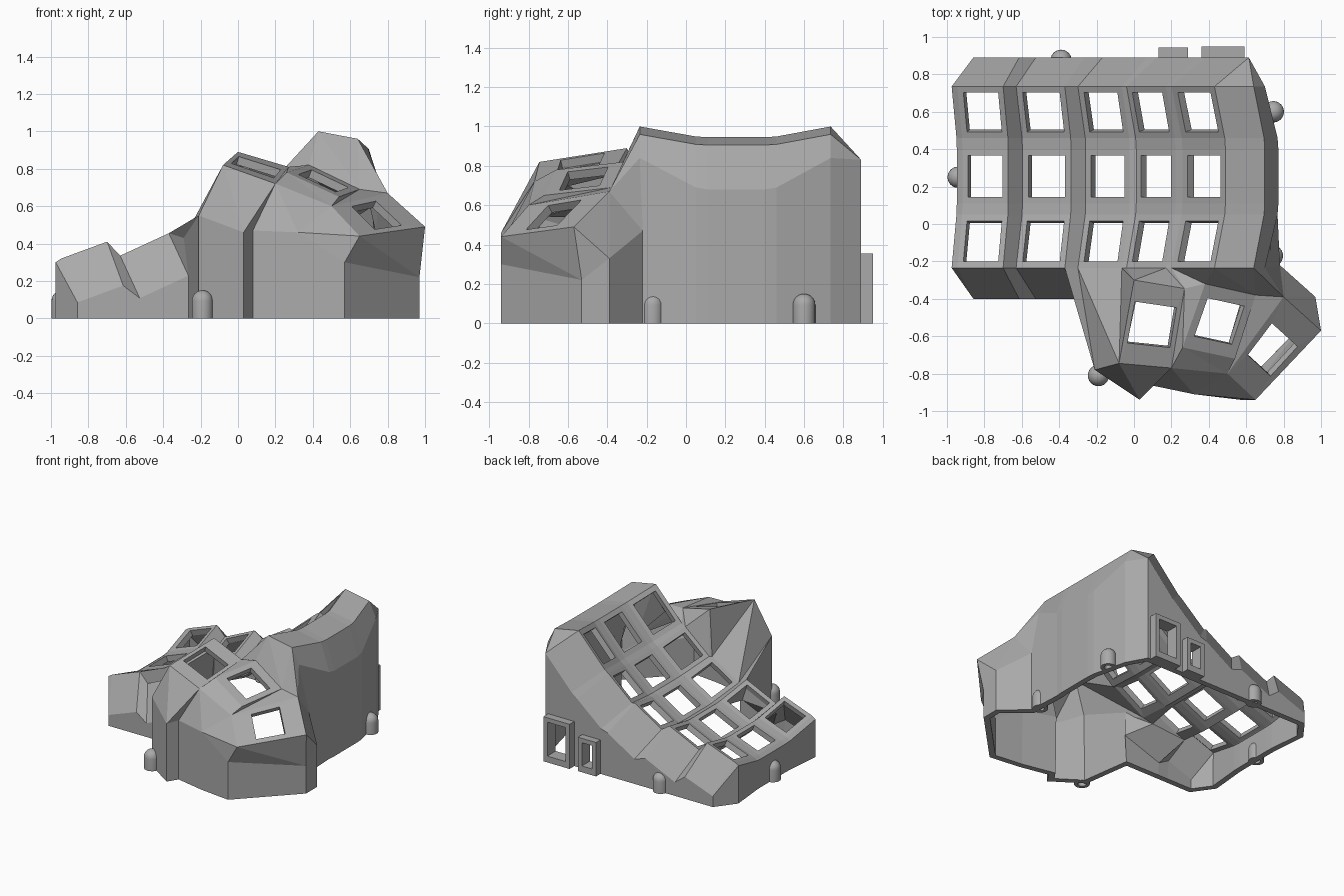
import bpy, bmesh, math
from mathutils import Vector as V

cube = bpy.data.objects.get("Cube")
if cube:
    bpy.data.objects.remove(cube)

grey = bpy.data.materials.new("plain grey")
grey.use_nodes = True
grey.diffuse_color = (0.4, 0.4, 0.4, 1)
grey.node_tree.nodes["Principled BSDF"].inputs["Base Color"].default_value = grey.diffuse_color


def make_object(name, bm):
    mesh = bpy.data.meshes.new(name)
    bm.to_mesh(mesh)
    bm.free()
    mesh.materials.append(grey)
    obj = bpy.data.objects.new(name, mesh)
    bpy.context.collection.objects.link(obj)
    return obj


shell = bmesh.new()


def face(*points):
    return shell.faces.new([shell.verts.new(p) for p in points])


def floor(p):
    return V((p.x, p.y, 0))


def wall(points):
    for p, q in zip(points, points[1:]):
        face(p, q, floor(q), floor(p))


def strip(row_a, row_b):
    for i in range(len(row_a) - 1):
        face(row_a[i], row_a[i + 1], row_b[i + 1], row_b[i])


def key_plate(a, b, c, d, u, v):
    """Quad with a key opening, inset by the fractions u and v."""
    def at(s, t):
        return a.lerp(b, s).lerp(d.lerp(c, s), t)
    outer = [a, b, c, d, a]
    inner = [at(u, v), at(1 - u, v), at(1 - u, 1 - v), at(u, 1 - v), at(u, v)]
    strip(outer, inner)


# Key columns: left and right edge of each as (x, z)
columns = [((-.945, .32), (-.70, .41)), ((-.63, .335), (-.37, .455)),
           ((-.30, .41), (-.065, .555)), ((-.04, .55), (.17, .73)),
           ((.20, .75), (.43, 1.0))]
# Row edges as (y, sag along the column normal)
rows = [(-.235, 0), (.05, .075), (.11, .08), (.40, .08), (.46, .075), (.735, 0)]
grid, front, back = [], [], []
for left, right in columns:
    tilt = math.atan2(right[1] - left[1], right[0] - left[0])
    for x, z in (left, right):
        def sunk(y, sag):
            return V((x + sag * math.sin(tilt), y, z - sag * math.cos(tilt)))
        grid.append([sunk(y, sag) for y, sag in rows])
        front.append(sunk(-.4, .25))
        back.append(sunk(.89, .25))

for i in range(len(grid) - 1):
    for j in range(len(rows) - 1):
        quad = grid[i][j], grid[i + 1][j], grid[i + 1][j + 1], grid[i][j + 1]
        if i % 2 == 0 and j % 2 == 0:
            key_plate(*quad, .12, .12)
        else:
            face(*quad)

# Outer skirts on the left, back, front and right
left_rim = [p + V((-.03, 0, -.02)) for p in grid[0]]
right_rim = [p + V((.21, 0, -.04)) for p in grid[-1]]
right_kink = [V((.70 + .9 * s, y, .84 - 2 * s)) for y, s in rows]
crest = [g[0] for g in grid]
strip(grid[0], left_rim)
strip(grid[-1], right_rim)
strip(right_rim, right_kink)
strip([g[-1] for g in grid], back)
strip(crest[:4], front[:4])
face(grid[0][0], left_rim[0], front[0])
face(grid[0][-1], left_rim[-1], back[0])
face(grid[-1][-1], right_rim[-1], back[-1])
face(right_rim[-1], right_kink[-1], back[-1])
wall(left_rim[::-1] + front[:4])
wall(right_kink[1:] + back[::-1] + left_rim[-1:])

# Thumb section: plate corners a-l, then the bends m-u where the walls turn down
corners = [(0, -.30, .89), (.27, -.345, .81), (.2, -.77, .72), (-.08, -.745, .82),
           (.38, -.32, .82), (.65, -.38, .69), (.54, -.72, .65), (.26, -.66, .78),
           (.8, -.39, .67), (1, -.57, .49), (.65, -.94, .44), (.5, -.8, .6)]
bends = [(-.21, -.78, .55), (.03, -.94, .46), (.08, -.86, .47), (.32, -.91, .46),
         (.57, -.94, .3), (.97, -.53, .22), (.97, -.39, .33), (.78, -.22, .47),
         (-.29, -.4, .43)]
pt = {n: V(p) for n, p in zip("abcdefghijklmnopqrstu", corners + bends)}
pt.update(zip("ACDEFGH", crest[3:]))
pt.update(B=front[3], R=right_rim[0], S=right_kink[0])

for names, u, v in (("abcd", .09, .25), ("efgh", .14, .2), ("ijkl", .13, .29)):
    key_plate(*[pt[n] for n in names], u, v)
for names in ("ABu Aum AmC Cmd CdD Dda DaE EaF Fab FbG Gbe GeH Hef HfR Rfi RiS Sit "
              "beh bhc fil flg hgl chl clp cpo lkp kqp dmn dnc nco kjr krq jsr jis ist").split():
    face(*[pt[n] for n in names])
wall([pt[n] for n in "mnopqrst"])
face(pt["u"], pt["B"], floor(pt["B"]), floor(pt["m"]), pt["m"])
face(pt["S"], pt["t"], floor(pt["t"]), floor(right_kink[1]), right_kink[1])

# Close the seams and give the shell its thickness
bmesh.ops.remove_doubles(shell, verts=shell.verts, dist=.002)
bmesh.ops.recalc_face_normals(shell, faces=shell.faces)
shell.faces.ensure_lookup_table()
if shell.faces[0].normal.z < 0:
    bmesh.ops.reverse_faces(shell, faces=shell.faces)
case = make_object("keyboard_case", shell)
solid = case.modifiers.new("thickness", 'SOLIDIFY')
solid.thickness = .045
solid.offset = -1
solid.use_even_offset = True


def box(name, x0, x1, y0, y1, z0, z1):
    bm = bmesh.new()
    bmesh.ops.create_cube(bm, size=1)
    for v in bm.verts:
        v.co = ((x0, x1)[v.co.x > 0], (y0, y1)[v.co.y > 0], (z0, z1)[v.co.z > 0])
    return make_object(name, bm)


# Socket housings on the back, with windows cut through the wall
for name, x0, x1, y1, top in (("large_socket", .36, .59, .95, .355),
                              ("small_socket", .13, .29, .945, .27)):
    housing = box(name, x0, x1, .86, y1, 0, top)
    rim = .035
    cutter = box(name + "_cutter", x0 + rim, x1 - rim, .7, 1.1, .05, top - rim)
    cutter.hide_render = True
    cutter.hide_viewport = True
    for target in (housing, case):
        cut = target.modifiers.new("window", 'BOOLEAN')
        cut.operation = 'DIFFERENCE'
        cut.solver = 'EXACT'
        cut.object = cutter

# Screw posts: domed cylinders with a hole from below
radius, shoulder = .057, .093
profile = [(0, .1), (.03, .1), (.03, 0), (radius, 0)]
for k in range(7):
    a = k * math.pi / 12
    profile.append((radius * math.cos(a), shoulder + radius * math.sin(a)))
for n, (x, y) in enumerate([(-.39, .875), (-.94, .25), (-.19, -.81), (.74, -.17), (.745, .6)]):
    bm = bmesh.new()
    ring = [bm.verts.new((r, 0, z)) for r, z in profile]
    edges = [bm.edges.new(pair) for pair in zip(ring, ring[1:])]
    bmesh.ops.spin(bm, geom=ring + edges, cent=(0, 0, 0), axis=(0, 0, 1),
                   angle=math.tau, steps=24)
    bmesh.ops.remove_doubles(bm, verts=bm.verts, dist=.0005)
    bmesh.ops.recalc_face_normals(bm, faces=bm.faces)
    post = make_object(f"screw_post_{n + 1}", bm)
    post.location = (x, y, 0)
    bpy.ops.object.select_all(action='DESELECT')
    post.select_set(True)
    bpy.context.view_layer.objects.active = post
    bpy.ops.object.shade_smooth_by_angle()
